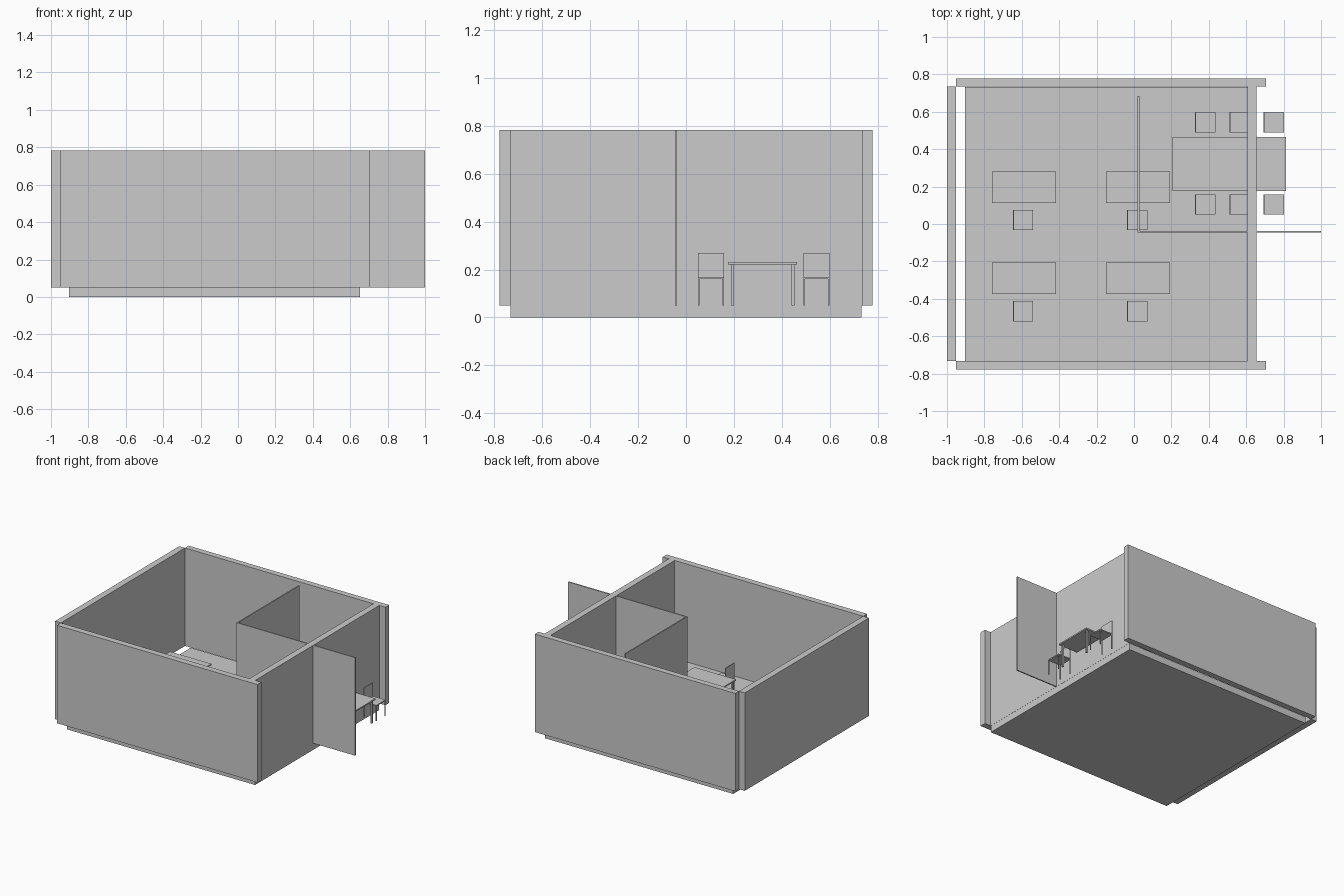
import bpy, bmesh

if "Cube" in bpy.data.objects:
    bpy.data.objects.remove(bpy.data.objects["Cube"])

grey = bpy.data.materials.new("plain_grey")
grey.diffuse_color = (0.6, 0.6, 0.6, 1)
grey.use_nodes = True
grey.node_tree.nodes["Principled BSDF"].inputs["Base Color"].default_value = grey.diffuse_color


def build(name, boxes):
    """One object from boxes given as (x0, x1, y0, y1, z0, z1)."""
    bm = bmesh.new()
    for x0, x1, y0, y1, z0, z1 in boxes:
        vs = bmesh.ops.create_cube(bm, size=1)["verts"]
        for v in vs:
            v.co = (x1 if v.co.x > 0 else x0,
                    y1 if v.co.y > 0 else y0,
                    z1 if v.co.z > 0 else z0)
    me = bpy.data.meshes.new(name)
    bm.to_mesh(me)
    bm.free()
    me.materials.append(grey)
    ob = bpy.data.objects.new(name, me)
    bpy.context.collection.objects.link(ob)
    return ob


FLOOR, TOP = 0.05, 0.782


def legs(x0, x1, y0, y1, t, z1):
    return [(x, x + t, y, y + t, FLOOR, z1)
            for x in (x0, x1 - t) for y in (y0, y1 - t)]


def table(name, x0, x1, y0, y1):
    i = 0.012
    build(name, [(x0, x1, y0, y1, 0.222, 0.232)]
          + legs(x0 + i, x1 - i, y0 + i, y1 - i, 0.012, 0.222))


def chair(name, x, y):
    # seat, four corner legs and a panel back on the -x side
    s = 0.108
    build(name, [(x, x + s, y, y + s, 0.16, 0.168),
                 (x, x + 0.005, y, y + s, 0.168, 0.27)]
          + legs(x, x + s, y, y + s, 0.006, 0.16))


# Shell of the room
build("floor", [(-0.903, 0.653, -0.732, 0.732, 0, FLOOR)])
build("left_wall", [(-1, -0.952, -0.732, 0.734, FLOOR, TOP)])
build("right_wall", [(0.606, 0.654, -0.732, 0.734, FLOOR, TOP)])
build("front_wall", [(-0.952, 0.705, -0.778, -0.732, FLOOR, TOP)])
build("back_wall", [(-0.952, 0.705, 0.734, 0.778, FLOOR, TOP)])

# Thin partitions
build("long_partition", [(0.02, 1.0, -0.046, -0.037, FLOOR, TOP)])
build("cross_partition", [(0.02, 0.029, -0.037, 0.685, FLOOR, TOP)])

# Meeting table with three chairs on each side
table("meeting_table", 0.206, 0.812, 0.176, 0.464)
for x in (0.327, 0.51, 0.693):
    for y in (0.05, 0.49):
        chair("meeting_chair", x, y)

# Four desks, each with a chair
for x in (-0.76, -0.15):
    for y in (-0.375, 0.112):
        table("desk", x, x + 0.343, y, y + 0.17)
        chair("desk_chair", x + 0.113, y - 0.145)
